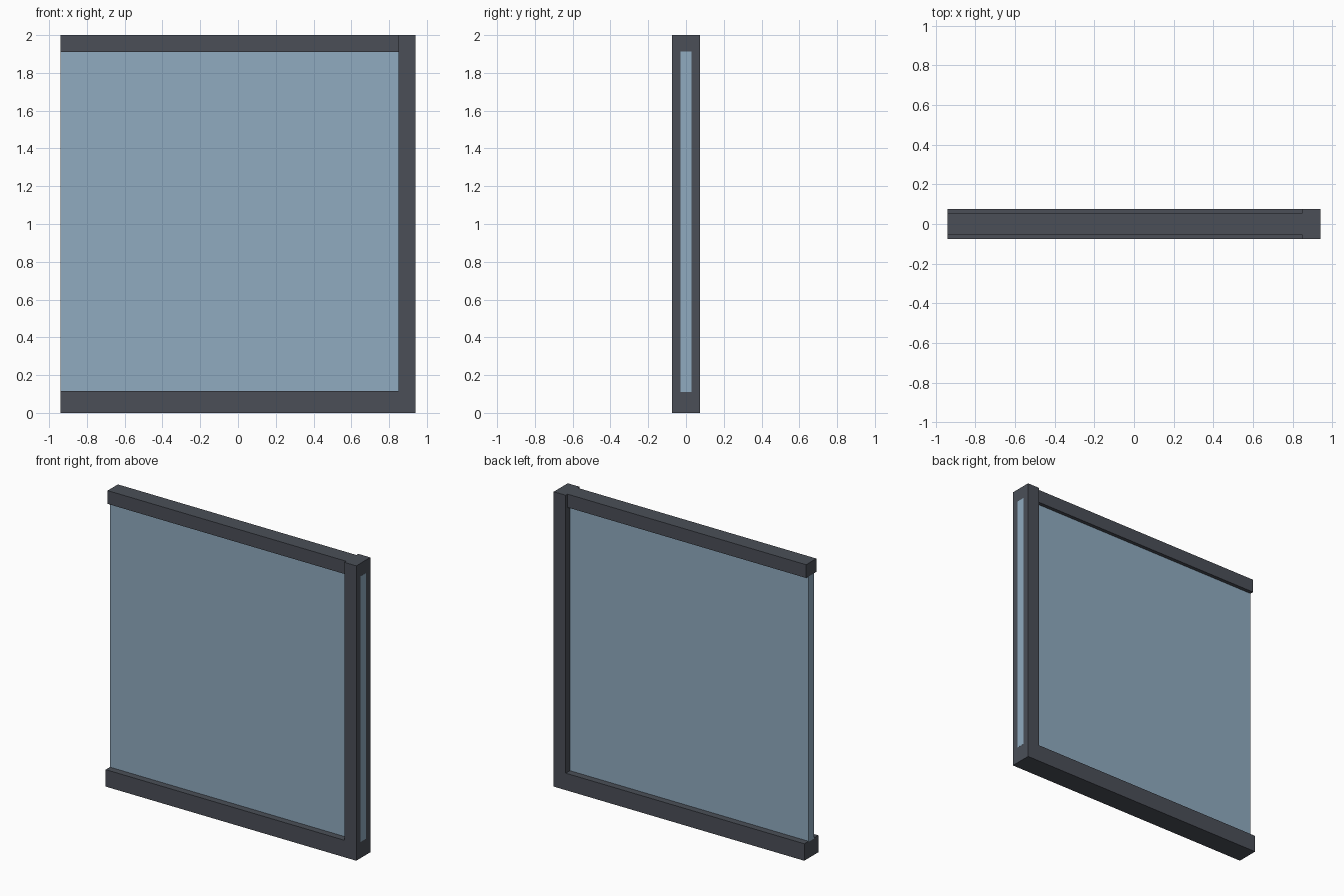
import bpy

if "Cube" in bpy.data.objects:
    bpy.data.objects.remove(bpy.data.objects["Cube"])


def material(name, rgb):
    m = bpy.data.materials.new(name)
    m.diffuse_color = (*rgb, 1.0)
    m.use_nodes = True
    m.node_tree.nodes["Principled BSDF"].inputs["Base Color"].default_value = m.diffuse_color
    return m


def box(name, x, y_half, z, mat):
    """Box spanning x and z ranges, centred on y = 0."""
    bpy.ops.mesh.primitive_cube_add(
        size=1, location=((x[0] + x[1]) / 2, 0, (z[0] + z[1]) / 2))
    ob = bpy.context.object
    ob.name = name
    ob.scale = (x[1] - x[0], 2 * y_half, z[1] - z[0])
    bpy.ops.object.transform_apply(location=False, rotation=False, scale=True)
    ob.data.materials.append(mat)
    return ob


frame = material("dark grey frame", (0.07, 0.078, 0.097))
glass = material("blue glass", (0.28, 0.41, 0.53))

LEFT, RIGHT, POST = -0.94, 0.94, 0.85

# Frame: side post, wide sill rail, narrower head rail
box("side_post", (POST, RIGHT), 0.075, (0, 2), frame)
box("bottom_rail", (LEFT, POST), 0.075, (0, 0.115), frame)
box("top_rail", (LEFT, POST), 0.055, (1.91, 2), frame)

# Pane runs the full width, its edge showing on the post's outer face
box("glass_pane", (LEFT, RIGHT + 0.001), 0.03, (0.11, 1.912), glass)
